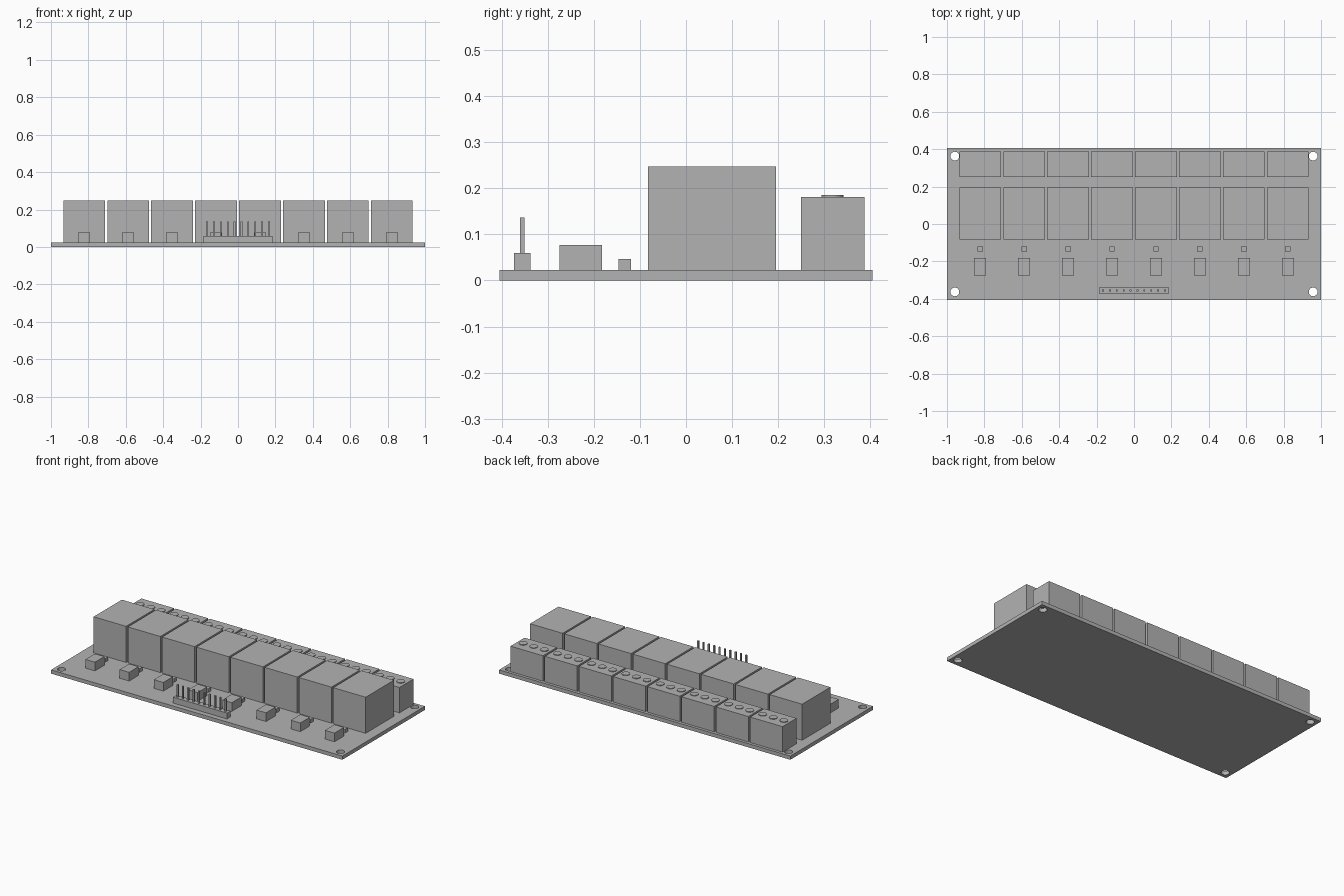
import bpy, bmesh, math

if "Cube" in bpy.data.objects:
    bpy.data.objects.remove(bpy.data.objects["Cube"])

grey = bpy.data.materials.new("plain_grey")
grey.diffuse_color = (0.45, 0.45, 0.45, 1)
grey.use_nodes = True
grey.node_tree.nodes["Principled BSDF"].inputs["Base Color"].default_value = grey.diffuse_color

BOARD_TOP = 0.023
PITCH = 0.235          # spacing of the eight channels
BODY_W = 0.223


def finish(name, bm):
    mesh = bpy.data.meshes.new(name)
    bm.to_mesh(mesh)
    bm.free()
    mesh.materials.append(grey)
    obj = bpy.data.objects.new(name, mesh)
    bpy.context.collection.objects.link(obj)
    return obj


def box(name, x, w, y0, y1, z0, z1):
    bm = bmesh.new()
    bmesh.ops.create_cube(bm, size=1)
    for v in bm.verts:
        v.co = (x + v.co.x * w, (y0 + y1) / 2 + v.co.y * (y1 - y0),
                (z0 + z1) / 2 + v.co.z * (z1 - z0))
    return finish(name, bm)


def cylinder(name, x, y, r, z0, z1):
    bm = bmesh.new()
    bmesh.ops.create_cone(bm, cap_ends=True, segments=32, radius1=r, radius2=r, depth=z1 - z0)
    bmesh.ops.translate(bm, verts=bm.verts, vec=(x, y, (z0 + z1) / 2))
    return finish(name, bm)


# Circuit board with four mounting holes
board = box("circuit_board", 0, 2, -0.405, 0.405, 0, BOARD_TOP)
cutters = []
for sx in (-1, 1):
    for sy in (-1, 1):
        hole = cylinder("hole_cutter", sx * 0.958, sy * 0.363, 0.0235, -0.05, 0.08)
        mod = board.modifiers.new("mounting_hole", 'BOOLEAN')
        mod.object = hole
        mod.solver = 'EXACT'
        cutters.append(hole)

# Bake the holes, then drop the cutters
bpy.context.view_layer.objects.active = board
board.select_set(True)
for mod in list(board.modifiers):
    bpy.ops.object.modifier_apply(modifier=mod.name)
for hole in cutters:
    bpy.data.objects.remove(hole)

# Eight channels: relay, screw terminal, optocoupler and indicator light
for i in range(8):
    x = (i - 3.5) * PITCH
    box("relay", x, BODY_W, -0.082, 0.195, BOARD_TOP, 0.247)
    box("terminal_block", x, BODY_W, 0.25, 0.387, BOARD_TOP, 0.181)
    for k in (-1, 0, 1):
        cylinder("terminal_screw", x + k * 0.0725, 0.318, 0.0235, 0.17, 0.185)
    box("optocoupler", x, 0.065, -0.275, -0.182, BOARD_TOP, 0.077)
    box("indicator_light", x, 0.029, -0.147, -0.119, BOARD_TOP, 0.046)

# Ten-pin control header
box("header_base", 0, 0.37, -0.373, -0.338, BOARD_TOP, 0.0595)
for i in range(10):
    box("header_pin", (i - 4.5) * 0.0368, 0.0093, -0.36, -0.351, BOARD_TOP, 0.137)
